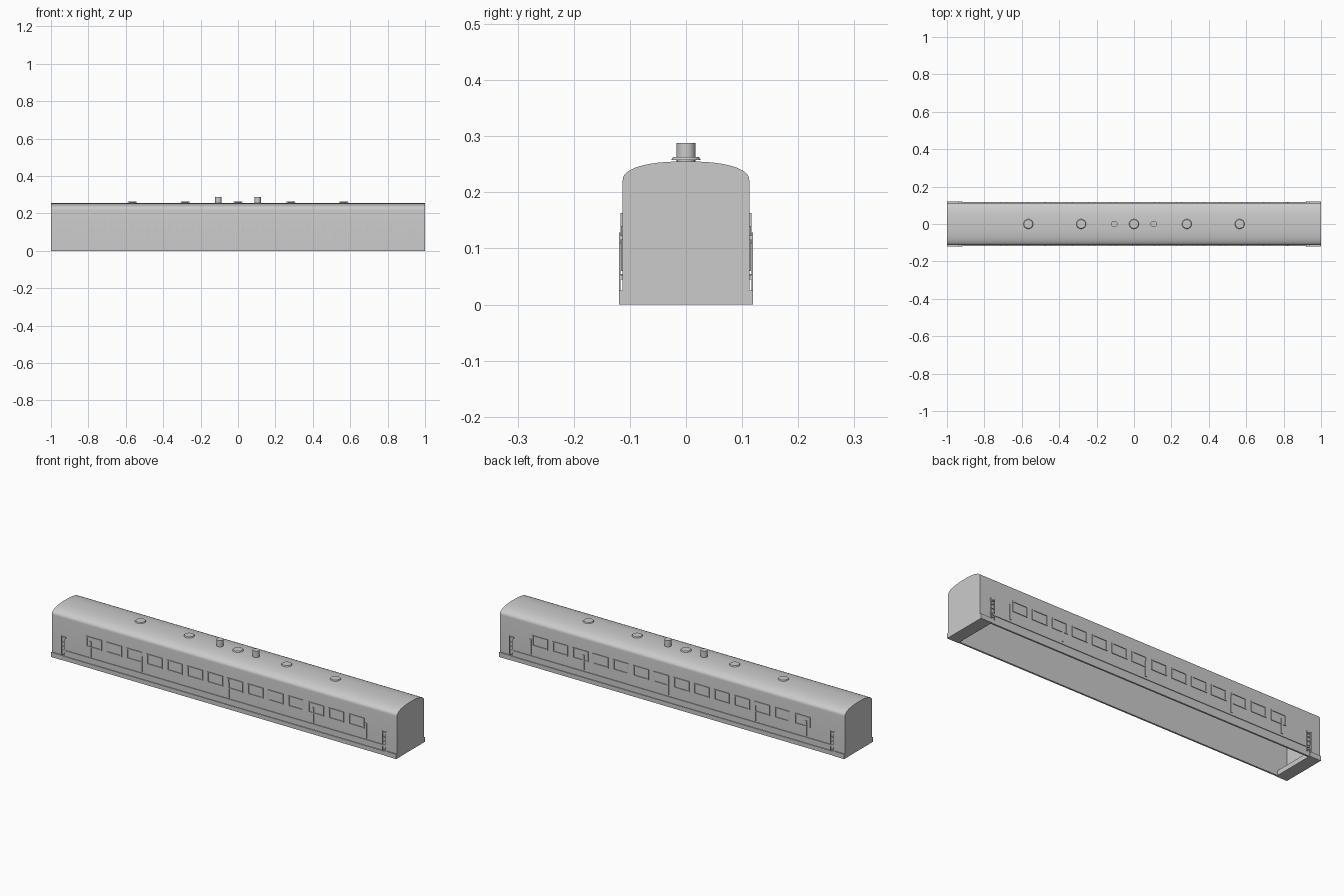
import bpy, bmesh, math

old = bpy.data.objects.get("Cube")
if old:
    bpy.data.objects.remove(old, do_unlink=True)

grey = bpy.data.materials.new("plain grey")
grey.use_nodes = True
COLOUR = (0.6, 0.6, 0.6, 1)
grey.diffuse_color = COLOUR
grey.node_tree.nodes["Principled BSDF"].inputs["Base Color"].default_value = COLOUR

WALL = 0.113


def finish(name, bm, smooth=False):
    bmesh.ops.recalc_face_normals(bm, faces=bm.faces)
    mesh = bpy.data.meshes.new(name)
    bm.to_mesh(mesh)
    bm.free()
    mesh.materials.append(grey)
    ob = bpy.data.objects.new(name, mesh)
    bpy.context.collection.objects.link(ob)
    if smooth:
        bpy.ops.object.select_all(action='DESELECT')
        ob.select_set(True)
        bpy.context.view_layer.objects.active = ob
        bpy.ops.object.shade_smooth_by_angle(angle=math.radians(35))
    return ob


def add_box(bm, x0, x1, y0, y1, z0, z1):
    verts = bmesh.ops.create_cube(bm, size=1)["verts"]
    for v in verts:
        v.co.x = x1 if v.co.x > 0 else x0
        v.co.y = y1 if v.co.y > 0 else y0
        v.co.z = z1 if v.co.z > 0 else z0


def both_sides(name, boxes):
    # boxes given as x0, x1, inner depth, outer depth, z0, z1
    bm = bmesh.new()
    for x0, x1, d0, d1, z0, z1 in boxes:
        add_box(bm, x0, x1, d0, d1, z0, z1)
        add_box(bm, x0, x1, -d1, -d0, z0, z1)
    return finish(name, bm)


def arch(half, eave, top, steps=24):
    # flattened arch running from one wall foot to the other
    pts = [(half, 0)]
    for i in range(steps + 1):
        a = math.pi * i / steps
        c, s = math.cos(a), math.sin(a)
        pts.append((half * math.copysign(abs(c) ** 0.85, c), eave + (top - eave) * s ** 0.85))
    return pts + [(-half, 0)]


# Hollow car shell, open underneath
bm = bmesh.new()
rings = []
for x, half, eave, top in ((-1, WALL, 0.22, 0.255), (1, WALL, 0.22, 0.255),
                           (0.99, 0.108, 0.217, 0.25), (-0.99, 0.108, 0.217, 0.25)):
    rings.append([bm.verts.new((x, y, z)) for y, z in arch(half, eave, top)])
count = len(rings[0])
for a, b in ((0, 1), (2, 3)):
    for i in range(count - 1):
        bm.faces.new((rings[a][i], rings[a][i + 1], rings[b][i + 1], rings[b][i]))
for ring in rings:
    bm.faces.new(ring)
for a, b in ((0, 3), (1, 2)):
    bm.faces.new((rings[a][0], rings[a][-1], rings[b][-1], rings[b][0]))
for i in (0, count - 1):
    bm.faces.new([r[i] for r in rings])
finish("car_shell", bm, True)

# End sills
for name, side in (("right_end_sill", -1), ("left_end_sill", 1)):
    bm = bmesh.new()
    x0, x1 = sorted((side * 0.935, side))
    add_box(bm, x0, x1, -0.119, 0.119, 0, 0.025)
    finish(name, bm)

# Lower skirts and the rail above them
both_sides("side_skirts", [(-0.935, 0.935, WALL - 0.002, 0.117, 0, 0.022)])
both_sides("side_rails", [(-0.925, 0.925, WALL - 0.002, 0.1165, 0.045, 0.054)])

# Window frames
frames = []
POST = 0.007
for k in range(14):
    x1 = -0.71 + 0.117 * k
    x0 = x1 - 0.09
    for a, b in ((x0, x0 + POST), (x1 - POST, x1)):
        frames.append((a, b, WALL - 0.002, 0.1165, 0.108, 0.163))
    for a, b in ((0.108, 0.113), (0.158, 0.163)):
        frames.append((x0 + POST, x1 - POST, WALL - 0.002, 0.1165, a, b))
both_sides("window_frames", frames)

# Vertical side strips
both_sides("side_strips", [(x - 0.01, x, WALL - 0.002, 0.116, 0.06, 0.14)
                           for x in (-0.77, -0.474, 0.03, 0.52, 0.827)])

# Corner ladders
parts = []
for x in (-0.93, 0.93):
    for s in (-1, 1):
        parts.append((x + s * 0.011 - 0.002, x + s * 0.011 + 0.002, 0.1165, 0.1195, 0.022, 0.128))
    for i in range(5):
        z = 0.03 + 0.022 * i
        parts.append((x - 0.011, x + 0.011, 0.1165, 0.119, z, z + 0.004))
    for z in (0.045, 0.115):
        parts.append((x - 0.011, x + 0.011, WALL - 0.002, 0.1175, z, z + 0.008))
both_sides("corner_ladders", parts)


def add_drum(bm, x, r0, r1, z0, z1):
    verts = bmesh.ops.create_cone(bm, cap_ends=True, segments=32, radius1=r0,
                                  radius2=r1, depth=z1 - z0)["verts"]
    bmesh.ops.translate(bm, verts=verts, vec=(x, 0, (z0 + z1) / 2))


# Roof vents: short stem under a shallow cap
for i in range(5):
    bm = bmesh.new()
    x = 0.2825 * (i - 2)
    add_drum(bm, x, 0.016, 0.016, 0.252, 0.259)
    add_drum(bm, x, 0.026, 0.023, 0.258, 0.263)
    finish("roof_vent_%d" % (i + 1), bm, True)

# Chimneys
for name, x in (("right_chimney", -0.105), ("left_chimney", 0.105)):
    bm = bmesh.new()
    add_drum(bm, x, 0.017, 0.017, 0.252, 0.288)
    finish(name, bm, True)
